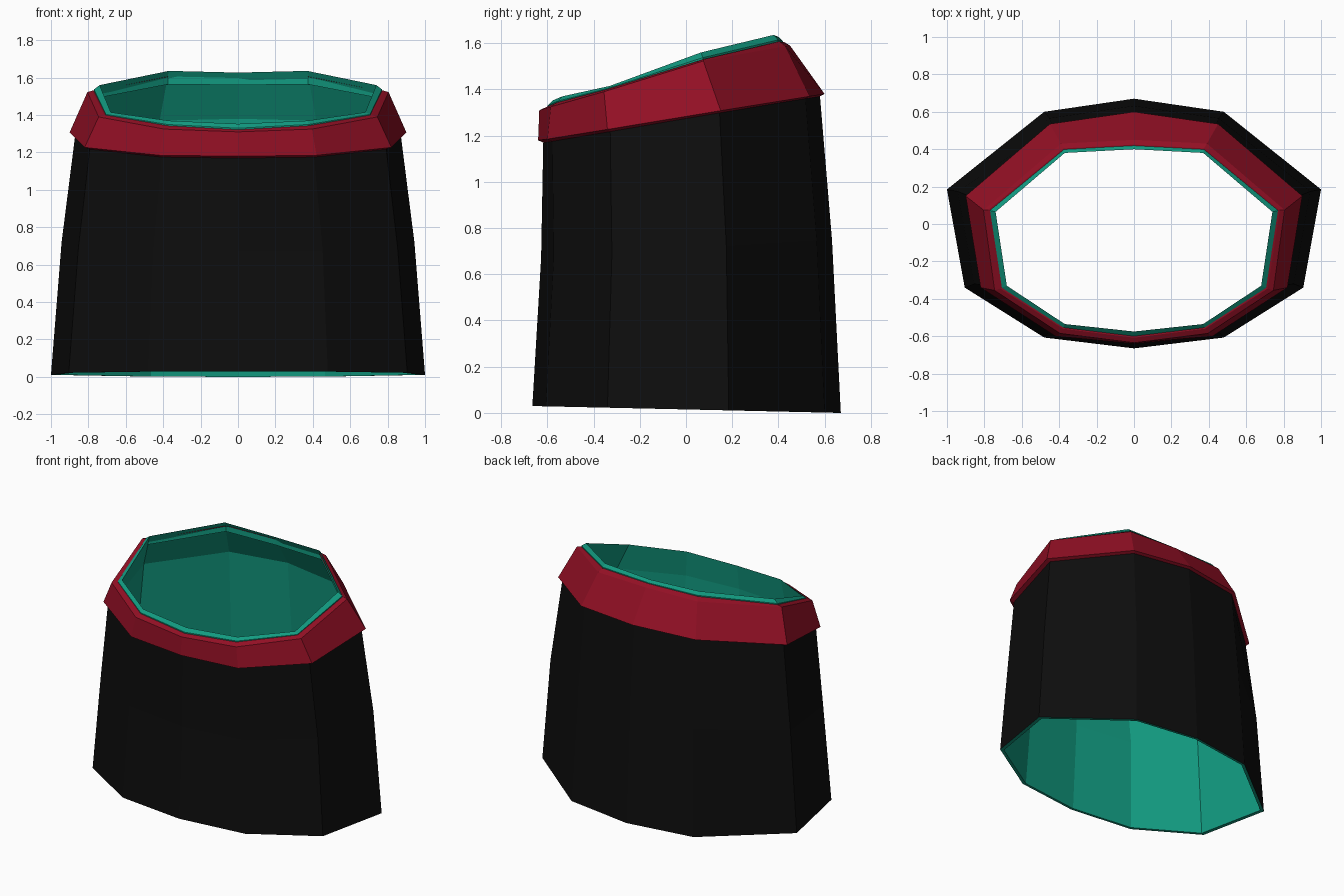
import bpy

if "Cube" in bpy.data.objects:
    bpy.data.objects.remove(bpy.data.objects["Cube"])

# Half outlines run from the back centre, round the right side, to the front centre
BASE = [(0, .67), (.48, .60), (1.0, .185), (.905, -.34), (.48, -.607), (0, -.665)]
BAND_LOW = [(0, .60, 1.38), (.45, .535, 1.37), (.90, .15, 1.308),
            (.82, -.34, 1.227), (.42, -.60, 1.185), (0, -.64, 1.18)]
BAND_HIGH = [(0, .45, 1.59), (.39, .43, 1.587), (.805, .075, 1.523),
             (.745, -.355, 1.39), (.395, -.585, 1.325), (0, -.635, 1.31)]
BAND_LIP = [(0, .425, 1.605), (.375, .405, 1.607), (.78, .075, 1.53),
            (.715, -.345, 1.40), (.38, -.56, 1.343), (0, -.608, 1.322)]
RIM = [(0, .40, 1.627), (.37, .38, 1.636), (.74, .065, 1.56),
       (.68, -.33, 1.415), (.37, -.535, 1.37), (0, -.575, 1.353)]


def scaled(ring, s, dz=0):
    return [(x * s, y * s, z + dz) for x, y, z in ring]


def mirrored(half):
    return half + [(-x, y, z) for x, y, z in half[-2:0:-1]]


def material(name, rgb):
    m = bpy.data.materials.new(name)
    m.diffuse_color = (*rgb, 1)
    m.use_nodes = True
    m.node_tree.nodes["Principled BSDF"].inputs["Base Color"].default_value = m.diffuse_color
    return m


def loft(name, halves, mat):
    """Skin a stack of mirrored ten-sided rings with flat quads."""
    rings = [mirrored(h) for h in halves]
    n = len(rings[0])
    verts = [v for r in rings for v in r]
    faces = [(k * n + i, (k + 1) * n + i, (k + 1) * n + (i + 1) % n, k * n + (i + 1) % n)
             for k in range(len(rings) - 1) for i in range(n)]
    mesh = bpy.data.meshes.new(name)
    mesh.from_pydata(verts, [], faces)
    mesh.materials.append(mat)
    ob = bpy.data.objects.new(name, mesh)
    bpy.context.collection.objects.link(ob)
    return ob


black = material("black cloth", (.004, .004, .004))
red = material("dark red", (.29, .005, .018))
green = material("teal green", (.006, .33, .22))

bottom = [(x, y, .015 - .022 * y) for x, y in BASE]
middle = [(x * .943, y * .943, .71 + .06 * y) for x, y in BASE]
top = scaled(BAND_LOW, .965)

# Outer sleeve
loft("outer_sleeve", [bottom, middle, top], black)

# Raised band around the upper edge
loft("trim_band", [scaled(BAND_LOW, .955, -.013), BAND_LOW, BAND_HIGH, BAND_LIP, scaled(BAND_LIP, .97)], red)

# Lining: over the top rim, down the inside, out to the hem
rim_outer = [tuple(a * .75 + b * .25 for a, b in zip(p, q)) for p, q in zip(BAND_LIP, RIM)]
loft("lining", [scaled(rim_outer, 1, -.05), rim_outer, RIM, scaled(top, .965),
                scaled(middle, .97), scaled(bottom, .972), bottom], green)
